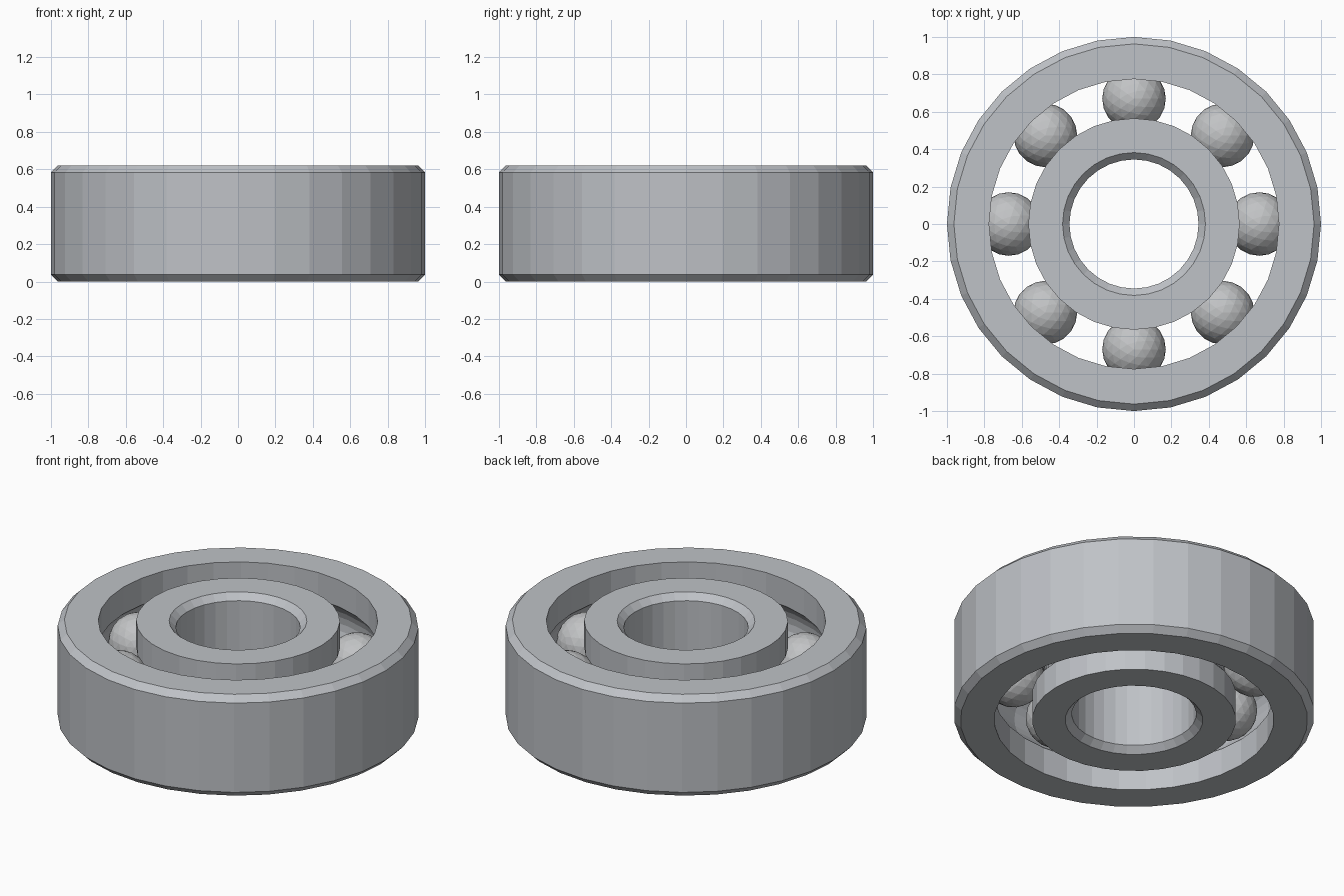
import bpy, bmesh, math
from mathutils import Matrix

cube = bpy.data.objects.get("Cube")
if cube:
    bpy.data.objects.remove(cube)

HEIGHT, MID = 0.62, 0.31
PITCH, BALL, GROOVE = 0.67, 0.17, 0.18
CHAMFER, SIDES, BALLS = 0.037, 32, 8


def material(name, colour):
    m = bpy.data.materials.new(name)
    m.use_nodes = True
    m.diffuse_color = colour
    m.node_tree.nodes["Principled BSDF"].inputs["Base Color"].default_value = colour
    return m


steel = material("steel grey", (0.52, 0.54, 0.57, 1))
ball_steel = material("ball grey", (0.54, 0.55, 0.56, 1))


def finish(name, bm, mat):
    bmesh.ops.recalc_face_normals(bm, faces=bm.faces)
    mesh = bpy.data.meshes.new(name)
    bm.to_mesh(mesh)
    bm.free()
    mesh.materials.append(mat)
    obj = bpy.data.objects.new(name, mesh)
    bpy.context.collection.objects.link(obj)


def race(name, chamfered, grooved):
    """Lathed ring with one chamfered wall and one wall holding the ball groove."""
    inward = math.copysign(CHAMFER, grooved - chamfered)
    profile = [(chamfered + inward, 0), (chamfered, CHAMFER),
               (chamfered, HEIGHT - CHAMFER), (chamfered + inward, HEIGHT),
               (grooved, HEIGHT)]
    # arc of the ball groove, from top edge to bottom edge
    side = math.copysign(1, grooved - PITCH)
    reach = math.acos(abs(grooved - PITCH) / GROOVE)
    for i in range(9):
        a = reach * (1 - i / 4)
        profile.append((PITCH + side * GROOVE * math.cos(a), MID + GROOVE * math.sin(a)))
    profile.append((grooved, 0))

    bm = bmesh.new()
    loops = []
    for s in range(SIDES):
        t = math.tau * s / SIDES
        loops.append([bm.verts.new((r * math.cos(t), r * math.sin(t), z)) for r, z in profile])
    for s, here in enumerate(loops):
        there = loops[(s + 1) % SIDES]
        for k in range(len(profile)):
            n = (k + 1) % len(profile)
            bm.faces.new((here[k], there[k], there[n], here[n]))
    finish(name, bm, steel)


# Outer and inner rings
race("outer_ring", 1.0, 0.775)
race("inner_ring", 0.345, 0.565)

# Rolling balls, evenly spaced between the rings
for i in range(BALLS):
    t = math.tau * i / BALLS
    bm = bmesh.new()
    bmesh.ops.create_icosphere(
        bm, subdivisions=3, radius=BALL,
        matrix=Matrix.Translation((PITCH * math.cos(t), PITCH * math.sin(t), MID)))
    finish(f"ball_{i + 1}", bm, ball_steel)
